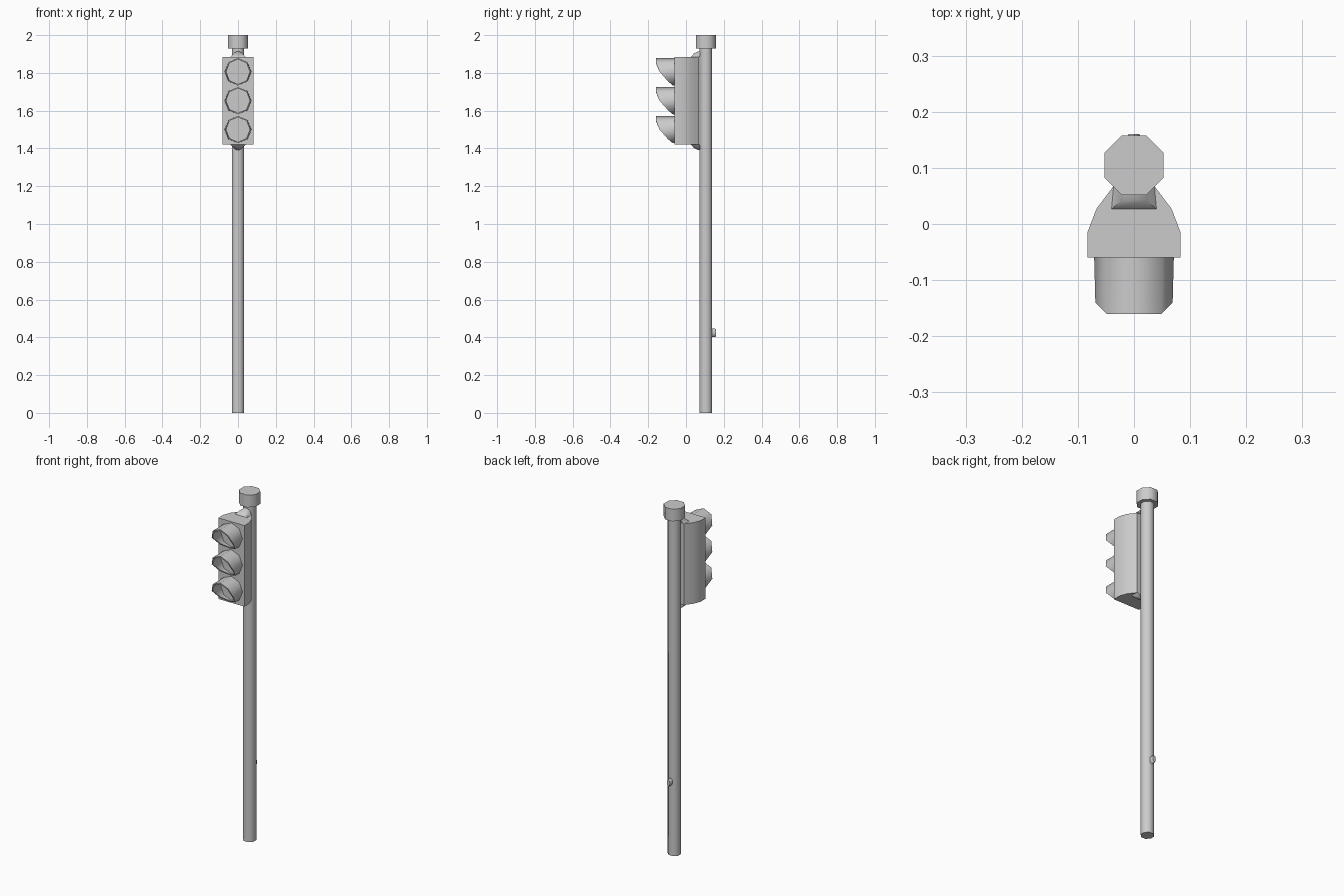
import bpy, bmesh, math

if "Cube" in bpy.data.objects:
    bpy.data.objects.remove(bpy.data.objects["Cube"])

POLE_Y = 0.105


def finish(name, bm, angle=50):
    bmesh.ops.recalc_face_normals(bm, faces=bm.faces)
    me = bpy.data.meshes.new(name)
    bm.to_mesh(me)
    bm.free()
    ob = bpy.data.objects.new(name, me)
    bpy.context.collection.objects.link(ob)
    bpy.ops.object.select_all(action='DESELECT')
    ob.select_set(True)
    bpy.context.view_layer.objects.active = ob
    bpy.ops.object.shade_smooth_by_angle(angle=math.radians(angle))
    return ob


def loft(name, loops, angle=50):
    """Closed solid through rings of equal length."""
    bm = bmesh.new()
    rings = [[bm.verts.new(p) for p in loop] for loop in loops]
    n = len(rings[0])
    for a, b in zip(rings, rings[1:]):
        for i in range(n):
            j = (i + 1) % n
            bm.faces.new((a[i], a[j], b[j], b[i]))
    bm.faces.new(rings[0])
    bm.faces.new(rings[-1])
    return finish(name, bm, angle)


def octagon(rx, ry, phase=0.0):
    return [(rx * math.cos(phase + k * math.pi / 4),
             ry * math.sin(phase + k * math.pi / 4)) for k in range(8)]


def column(name, apothem, z0, z1):
    r = apothem / math.cos(math.pi / 8)
    ring = octagon(r, r, math.pi / 8)
    loft(name, [[(x, y + POLE_Y, z) for x, y in ring] for z in (z0, z1)])


# Pole and cap
column("pole", 0.033, 0, 1.94)
column("pole_cap", 0.053, 1.93, 2.0)

# Signal housing with tapered back
half = [(0.083, -0.06), (0.083, -0.015), (0.067, 0.027), (0.036, 0.068)]
outline = half + [(-x, y) for x, y in reversed(half)]
loft("housing", [[(x, y, z) for x, y in outline] for z in (1.42, 1.885)])

# Brackets joining the housing ends to the pole
for name, z, s in (("top_bracket", 1.885, 1), ("bottom_bracket", 1.42, -1)):
    base = [(-0.04, 0.027, z), (0.04, 0.027, z), (0.036, 0.072, z), (-0.036, 0.072, z)]
    mid = [(-0.022, 0.042, z + s * 0.018), (0.022, 0.042, z + s * 0.018),
           (0.022, 0.075, z + s * 0.018), (-0.022, 0.075, z + s * 0.018)]
    tip = [(-0.01, 0.062, z + s * 0.028), (0.01, 0.062, z + s * 0.028),
           (0.01, 0.078, z + s * 0.028), (-0.01, 0.078, z + s * 0.028)]
    loft(name, [base, mid, tip])

# Lamps: flat lens and hood cut away towards the bottom
reach = {0: -0.14, 1: -0.16, 2: -0.16, 3: -0.16, 4: -0.14, 5: -0.095, 6: -0.07, 7: -0.095}
for i, zc in enumerate((1.806, 1.653, 1.5)):
    bm = bmesh.new()
    outer, inner = octagon(0.071, 0.072), octagon(0.064, 0.065)
    rings = []
    for ring, front in ((outer, False), (outer, True), (inner, True), (inner, False)):
        taper = 0.97 if front else 1.0
        rings.append([bm.verts.new((x * taper, reach[k] if front else -0.059, zc + z))
                      for k, (x, z) in enumerate(ring)])
    for a, b in zip(rings, rings[1:] + rings[:1]):
        for k in range(8):
            m = (k + 1) % 8
            bm.faces.new((a[k], a[m], b[m], b[k]))
    finish(f"hood_{i + 1}", bm)
    lens = octagon(0.065, 0.066)
    loft(f"lens_{i + 1}", [[(x, y, zc + z) for x, z in lens] for y in (-0.058, -0.063)])

# Push button on the back of the pole
loft("push_button", [[(x * s, y, 0.424 + z * s) for x, z in octagon(0.012, 0.022)]
                     for y, s in ((0.13, 1), (0.154, 1), (0.16, 0.8))])
